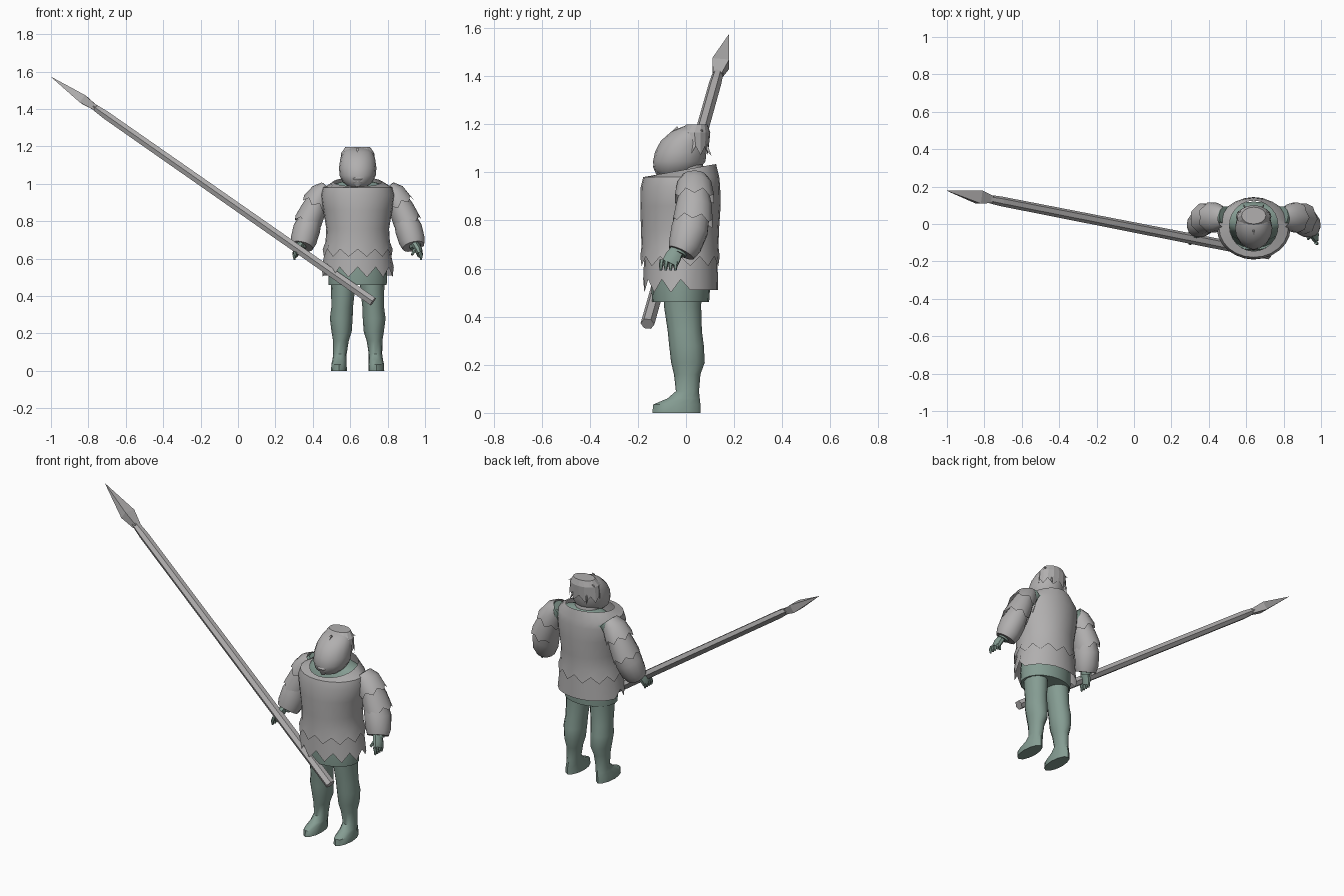
import bpy, bmesh, math
from mathutils import Vector

CX = 0.64  # where the figure stands along x


def material(name, rgb):
    m = bpy.data.materials.new(name)
    m.diffuse_color = (*rgb, 1)
    return m


GREY = material("grey cloth", (0.44, 0.43, 0.43))
GREEN = material("grey green cloth", (0.235, 0.335, 0.29))


def loft(name, rings, mat, n=16, flat=False, caps=(True, True), hem=None,
         tilt=0.0, ox=CX, smooth=True):
    """Rings are (x, y, z, rx, ry); hem(i, n, y) shifts the last ring along the path."""
    pts = [Vector((r[0] + ox, r[1], r[2])) for r in rings]
    bm = bmesh.new()
    loops = []
    for k, r in enumerate(rings):
        t = pts[min(k + 1, len(pts) - 1)] - pts[max(k - 1, 0)]
        t = Vector((0, 0, -1)) if flat else t.normalized()
        u = Vector((0, 1, 0)).cross(t).normalized()
        v = t.cross(u)
        loop = []
        for i in range(n):
            a = 2 * math.pi * (i + 0.5 * (n < 9)) / n
            p = pts[k] + u * r[3] * math.cos(a) + v * r[4] * math.sin(a)
            if k == 0 and tilt:
                p.z += tilt * (p.y - pts[k].y)
            if hem and k == len(rings) - 1:
                p += t * hem(i, n, p.y)
            loop.append(bm.verts.new(p))
        loops.append(loop)
    for a, b in zip(loops, loops[1:]):
        for i in range(n):
            j = (i + 1) % n
            bm.faces.new((a[i], a[j], b[j], b[i]))
    if caps[0]:
        bm.faces.new(loops[0])
    if caps[1]:
        bm.faces.new(loops[-1])
    bmesh.ops.recalc_face_normals(bm, faces=bm.faces)
    me = bpy.data.meshes.new(name)
    bm.to_mesh(me)
    bm.free()
    ob = bpy.data.objects.new(name, me)
    bpy.context.collection.objects.link(ob)
    me.materials.append(mat)
    if smooth:
        bpy.context.view_layer.objects.active = ob
        ob.select_set(True)
        bpy.ops.object.shade_smooth_by_angle(angle=math.radians(40))
        ob.select_set(False)
    return ob


def zigzag(size):
    return lambda i, n, y: size if i % 2 else -size


def front_zigzag(i, n, y):
    # ragged in front, straight behind
    if y > 0:
        return 0.0
    return 0.01 if i % 2 else -0.045


# Body under the clothes
loft("under_body", [
    (0, 0.03, 1.015, 0.07, 0.06), (0, 0.03, 0.995, 0.14, 0.075),
    (0, 0.03, 0.96, 0.195, 0.09), (0, 0.01, 0.88, 0.16, 0.11),
    (0, -0.02, 0.6, 0.15, 0.11)], GREEN, flat=True)
loft("under_skirt", [
    (0, -0.02, 0.62, 0.15, 0.12), (0, -0.022, 0.52, 0.158, 0.122),
    (0, -0.022, 0.46, 0.155, 0.118)], GREEN, n=20, flat=True)

# Layered tunic with ragged hems
loft("tunic_lower", [
    (0, -0.022, 0.72, 0.165, 0.15), (0, -0.022, 0.62, 0.178, 0.153),
    (0, -0.022, 0.51, 0.193, 0.156)], GREY, n=24, flat=True,
    caps=(False, False), hem=front_zigzag)
loft("tunic_upper", [
    (0, -0.01, 1.01, 0.13, 0.135), (0, -0.02, 0.98, 0.185, 0.158),
    (0, -0.023, 0.94, 0.197, 0.165), (0, -0.023, 0.86, 0.185, 0.167),
    (0, -0.025, 0.76, 0.168, 0.162), (0, -0.025, 0.69, 0.172, 0.160),
    (0, -0.025, 0.63, 0.187, 0.165)], GREY, n=24, flat=True,
    caps=(False, False), hem=zigzag(0.02), tilt=0.18)

# Head, beard and hair
loft("head", [
    (0, 0.04, 1.193, 0.05, 0.045), (0, 0.02, 1.17, 0.08, 0.08),
    (0, -0.005, 1.13, 0.094, 0.1), (0, -0.022, 1.085, 0.1, 0.107),
    (0, -0.028, 1.045, 0.097, 0.109), (0, -0.04, 1.01, 0.08, 0.093),
    (0, -0.045, 0.985, 0.05, 0.06)], GREY, flat=True)
loft("neck", [(0, 0.0, 1.06, 0.07, 0.065), (0, 0.02, 0.96, 0.075, 0.065)],
     GREY, n=12, flat=True)
loft("beard", [(0, -0.1, 1.055, 0.03, 0.025), (0, -0.115, 1.025, 0.036, 0.025),
               (0, -0.11, 0.985, 0.012, 0.012)], GREY, n=8, flat=True)
loft("hair_cap", [(0, 0.045, 1.198, 0.065, 0.045), (0, 0.035, 1.165, 0.088, 0.066),
                  (0, 0.04, 1.09, 0.095, 0.055)], GREY, n=16, flat=True,
     caps=(True, False), hem=zigzag(0.018), smooth=False)


def tuft(name, root, tip):
    loft(name, [(*root, 0.008, 0.018), (*tip, 0.001, 0.001)], GREY, n=4, smooth=False)


tuft("fringe_tuft", (0, -0.03, 1.18), (0.005, -0.085, 1.145))
for s in (-1, 1):
    side = "left" if s < 0 else "right"
    tuft(f"{side}_top_tuft", (s * 0.04, 0.05, 1.185), (s * 0.085, 0.07, 1.17))
    tuft(f"{side}_back_tuft", (s * 0.04, 0.07, 1.13), (s * 0.055, 0.105, 1.07))

    # Legs with boots
    loft(f"{side}_leg", [
        (s * 0.078, -0.015, 0.52, 0.068, 0.08), (s * 0.078, -0.014, 0.44, 0.064, 0.077),
        (s * 0.083, -0.005, 0.34, 0.058, 0.071), (s * 0.088, 0.002, 0.28, 0.061, 0.072),
        (s * 0.086, 0.008, 0.21, 0.054, 0.07), (s * 0.09, 0.005, 0.16, 0.042, 0.055),
        (s * 0.095, 0.006, 0.09, 0.036, 0.048), (s * 0.097, -0.01, 0.06, 0.038, 0.067),
        (s * 0.1, -0.038, 0.035, 0.041, 0.098), (s * 0.1, -0.04, 0.0, 0.042, 0.1)],
        GREEN, n=12, flat=True)

    # Arms: green limb, three overlapping ragged sleeve layers
    loft(f"{side}_arm", [
        (s * 0.15, 0.045, 0.97, 0.05, 0.05), (s * 0.22, 0.045, 0.9, 0.05, 0.05),
        (s * 0.27, 0.02, 0.77, 0.045, 0.05), (s * 0.31, -0.03, 0.66, 0.03, 0.03)],
        GREEN, n=10)
    loft(f"{side}_shoulder_cap", [
        (s * 0.165, 0.035, 0.985, 0.035, 0.05), (s * 0.19, 0.035, 0.955, 0.06, 0.072),
        (s * 0.225, 0.035, 0.89, 0.077, 0.083)], GREY, n=14,
        caps=(False, False), hem=zigzag(0.013))
    loft(f"{side}_upper_sleeve", [
        (s * 0.205, 0.035, 0.93, 0.055, 0.06), (s * 0.237, 0.033, 0.86, 0.068, 0.076),
        (s * 0.268, 0.028, 0.79, 0.075, 0.084)], GREY, n=14,
        caps=(False, False), hem=zigzag(0.012))
    loft(f"{side}_lower_sleeve", [
        (s * 0.245, 0.03, 0.83, 0.058, 0.07), (s * 0.272, 0.015, 0.76, 0.073, 0.078),
        (s * 0.29, -0.005, 0.695, 0.07, 0.07), (s * 0.298, -0.02, 0.665, 0.06, 0.058)],
        GREY, n=14)

    # Hands
    loft(f"{side}_palm", [
        (s * 0.305, -0.035, 0.68, 0.022, 0.028), (s * 0.325, -0.055, 0.645, 0.022, 0.036),
        (s * 0.333, -0.068, 0.62, 0.016, 0.036)], GREEN, n=8)
    for f in range(4):
        y = -0.1 + f * 0.02
        loft(f"{side}_finger_{f + 1}", [
            (s * 0.332, y, 0.635, 0.01, 0.01), (s * 0.34, y - 0.004, 0.612, 0.009, 0.009),
            (s * 0.338, y - 0.004, 0.592, 0.005, 0.005)], GREEN, n=6)
    loft(f"{side}_thumb", [
        (s * 0.31, -0.06, 0.655, 0.012, 0.012), (s * 0.29, -0.08, 0.62, 0.007, 0.007)],
        GREEN, n=6)

# Spear: positions are fractions from the tip to the butt
TIP, BUTT = Vector((-1, 0.178, 1.572)), Vector((0.722, -0.16, 0.37))


def along(stations):
    return [(*TIP.lerp(BUTT, f), a, b) for f, a, b in stations]


loft("spear_head", along([(0, 0.001, 0.001), (0.1, 0.034, 0.05), (0.14, 0.02, 0.026)]),
     GREY, n=4, ox=0, smooth=False).data.update()
loft("spear_shaft", along([(0.13, 0.018, 0.022), (0.17, 0.025, 0.026), (1, 0.027, 0.029)]),
     GREY, n=6, ox=0, smooth=False)
